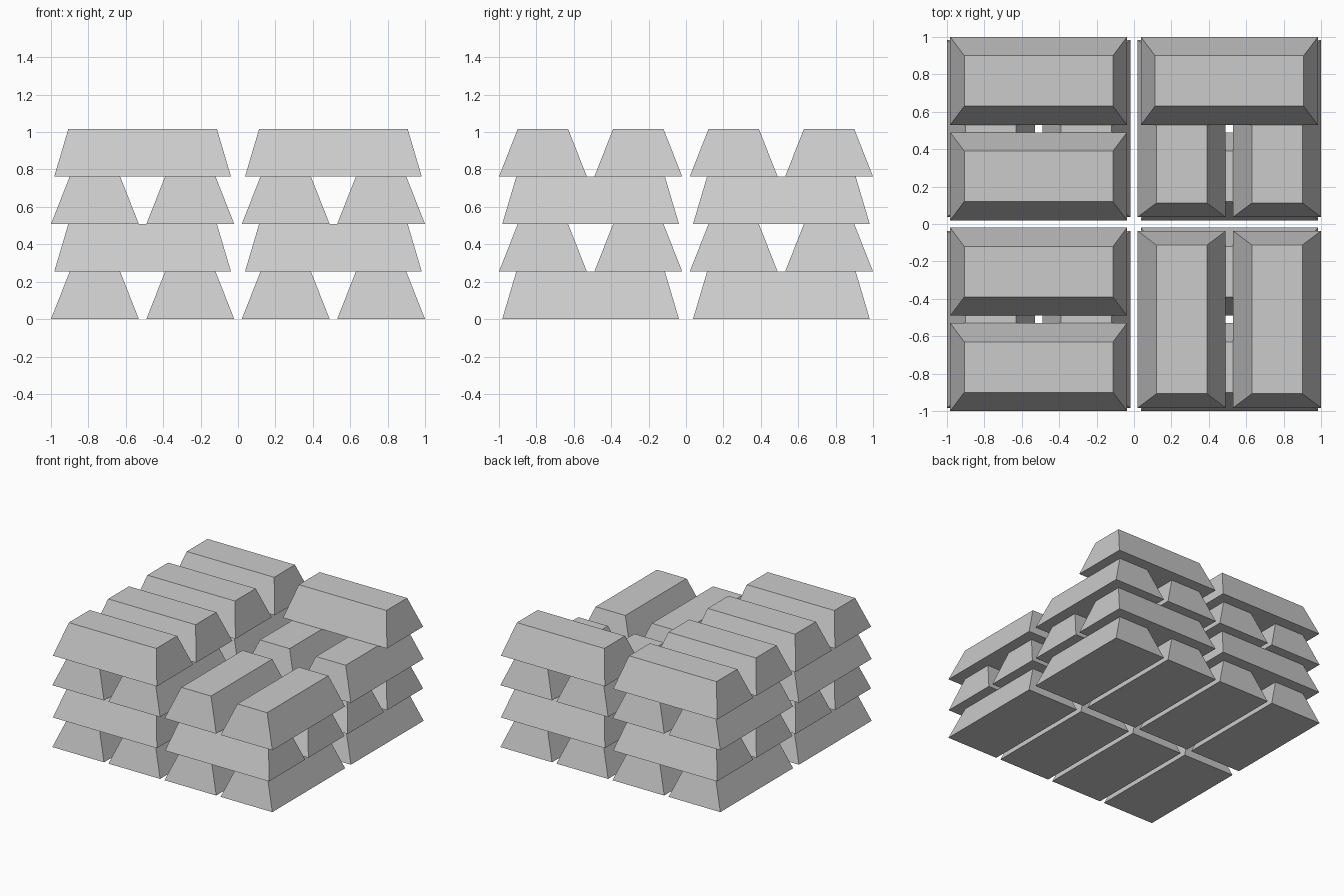
import bpy

if "Cube" in bpy.data.objects:
    bpy.data.objects.remove(bpy.data.objects["Cube"])

PITCH = 0.254          # layer spacing
HEIGHT = 0.2535        # ingot height
BASE = (0.945, 0.47)   # bottom length, width
TOP = (0.795, 0.27)    # top length, width
HALF = 0.51            # quadrant centre
SIDE = 0.255           # bar offset inside a quadrant


def ingot_mesh():
    # Tapered trapezoid bar, long axis on x
    verts = []
    for (l, w), z in ((BASE, 0), (TOP, HEIGHT)):
        verts += [(sx * l / 2, sy * w / 2, z)
                  for sx, sy in ((-1, -1), (1, -1), (1, 1), (-1, 1))]
    faces = [(3, 2, 1, 0), (4, 5, 6, 7)]
    faces += [(i, (i + 1) % 4, (i + 1) % 4 + 4, i + 4) for i in range(4)]
    mesh = bpy.data.meshes.new("ingot")
    mesh.from_pydata(verts, [], faces)
    return mesh


mesh = ingot_mesh()


def add_ingot(x, y, layer, along_y):
    ob = bpy.data.objects.new("ingot", mesh)
    ob.location = (x, y, layer * PITCH)
    ob.rotation_euler.z = 1.5707963 if along_y else 0
    bpy.context.collection.objects.link(ob)


# Four stacks of paired bars, alternating direction each layer
for qx in (-1, 1):
    for qy in (-1, 1):
        for layer in range(4):
            along_y = layer % 2 == 0
            for s in (-1, 1):
                # Top layer on the right keeps only the rearmost bar
                if layer == 3 and qx == 1 and not (qy == 1 and s == 1):
                    continue
                dx, dy = (s * SIDE, 0) if along_y else (0, s * SIDE)
                add_ingot(qx * HALF + dx, qy * HALF + dy, layer, along_y)
